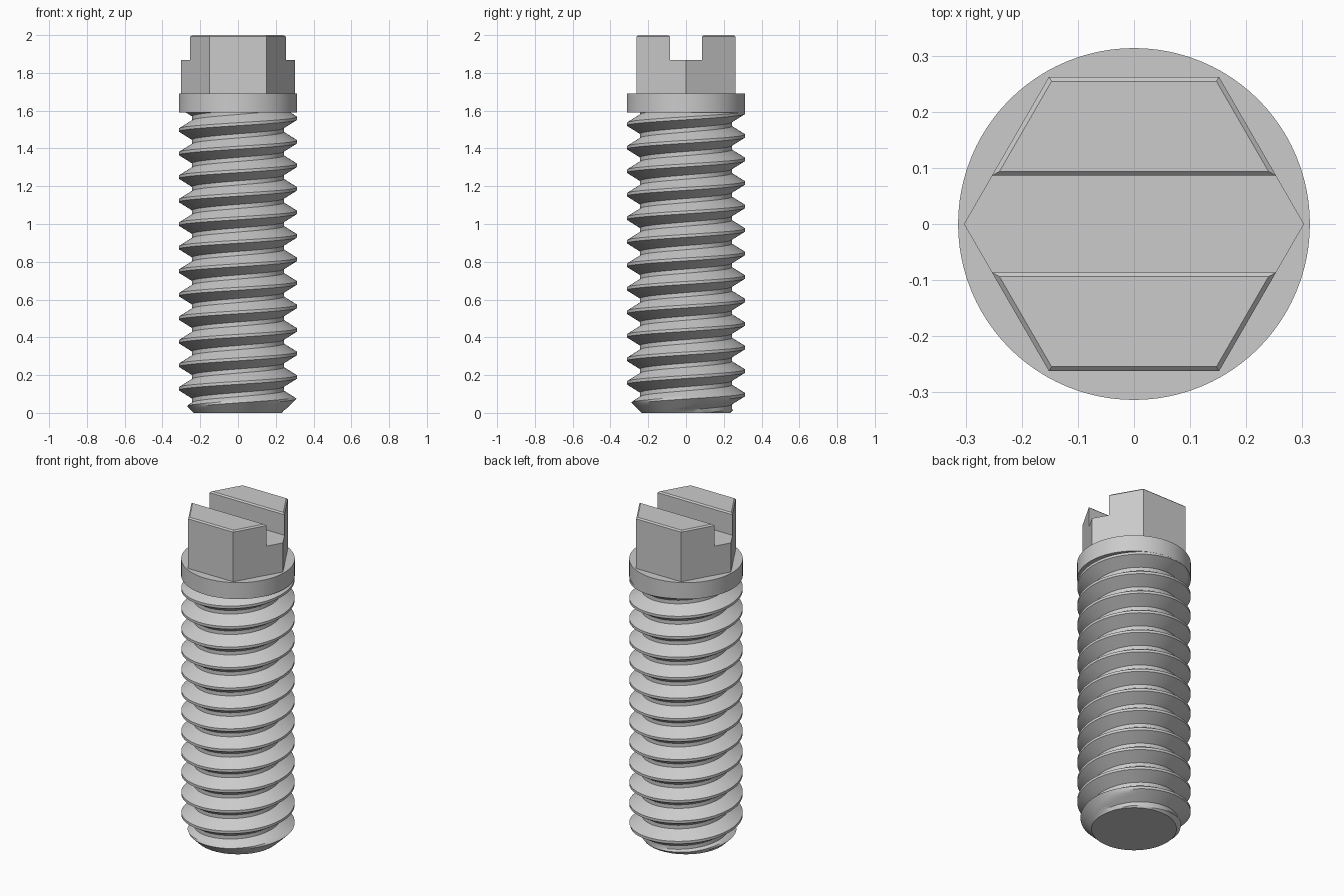
import bpy, bmesh, math

cube = bpy.data.objects.get("Cube")
if cube:
    bpy.data.objects.remove(cube, do_unlink=True)

steel = bpy.data.materials.new("grey_steel")
steel.use_nodes = True
GREY = (0.6, 0.6, 0.6, 1)
steel.diffuse_color = GREY
steel.node_tree.nodes["Principled BSDF"].inputs["Base Color"].default_value = GREY

RADIUS = 0.313
PITCH = 0.1245
DEPTH = 0.07
CREST, FLANK = 0.0625, 0.35       # half crest and flank, as parts of the pitch
COLLAR_Z, HEAD_Z, SLOT_Z, TOP_Z = 1.59, 1.69, 1.867, 2.0


def finish(name, bm, smooth=True):
    """Turn a bmesh into a named, coloured object."""
    bmesh.ops.recalc_face_normals(bm, faces=bm.faces[:])
    mesh = bpy.data.meshes.new(name)
    bm.to_mesh(mesh)
    bm.free()
    mesh.materials.append(steel)
    obj = bpy.data.objects.new(name, mesh)
    bpy.context.collection.objects.link(obj)
    if smooth:
        bpy.ops.object.select_all(action="DESELECT")
        obj.select_set(True)
        bpy.context.view_layer.objects.active = obj
        bpy.ops.object.shade_smooth_by_angle(angle=math.radians(30))
    return obj


def prism(bm, sides, radius, z0, z1):
    """Upright prism with corners starting on +x."""
    ring = [bm.verts.new((radius * math.cos(math.tau * i / sides),
                          radius * math.sin(math.tau * i / sides), z0))
            for i in range(sides)]
    base = bm.faces.new(ring)
    grown = bmesh.ops.extrude_face_region(bm, geom=[base], use_keep_orig=True)
    top = [g for g in grown["geom"] if isinstance(g, bmesh.types.BMVert)]
    bmesh.ops.translate(bm, verts=top, vec=(0, 0, z1 - z0))


# Threaded shank: one right-hand helical surface, trimmed flat at both ends
def thread_radius(frac, z):
    d = min(frac, 1 - frac)
    drop = min(max((d - CREST) / FLANK, 0), 1)
    return min(RADIUS - DEPTH * drop, max(0.15, 0.235 + z))   # with tip chamfer


def build_thread(columns=72, turns=18, cuts=4):
    flank = [CREST + FLANK * k / cuts for k in range(cuts + 1)]
    profile = flank + [1 - f for f in reversed(flank)]
    step = len(profile)
    bm = bmesh.new()
    grid = []
    for i in range(columns):
        a = math.tau * i / columns
        column = []
        for row in range(step * turns):
            frac = profile[row % step]
            z = 0.128 + PITCH * (i / columns - 3.5 + row // step + frac)
            r = thread_radius(frac, z)
            column.append(bm.verts.new((r * math.cos(a), r * math.sin(a), z)))
        grid.append(column)
    for i in range(columns):
        wrap = i == columns - 1
        nxt, shift = (grid[0], step) if wrap else (grid[i + 1], 0)
        for k in range(step * turns - 1 - shift):
            bm.faces.new((grid[i][k], nxt[k + shift],
                          nxt[k + shift + 1], grid[i][k + 1]))
    for z, up in ((0, -1), (COLLAR_Z + 0.02, 1)):
        bmesh.ops.bisect_plane(bm, geom=bm.verts[:] + bm.edges[:] + bm.faces[:],
                               plane_co=(0, 0, z), plane_no=(0, 0, up),
                               clear_outer=True)
        rim = [e for e in bm.edges if e.is_boundary
               and all(abs(v.co.z - z) < 1e-4 for v in e.verts)]
        bmesh.ops.holes_fill(bm, edges=rim, sides=0)
    return finish("threaded_shank", bm)


build_thread()

# Round collar
bm = bmesh.new()
prism(bm, 96, RADIUS + 0.0005, COLLAR_Z, HEAD_Z)
finish("collar", bm)

# Hexagonal head: slot cut straight across along x
bm = bmesh.new()
prism(bm, 6, 0.303, HEAD_Z - 0.01, TOP_Z)
head = finish("hex_head", bm, smooth=False)

bm = bmesh.new()
bmesh.ops.create_cube(bm, size=1)
bmesh.ops.scale(bm, verts=bm.verts[:], vec=(1, 0.172, 0.4))
bmesh.ops.translate(bm, verts=bm.verts[:], vec=(0, 0, SLOT_Z + 0.2))
cutter = finish("slot_cutter", bm, smooth=False)
cutter.hide_render = True

slot = head.modifiers.new("slot", "BOOLEAN")
slot.operation = "DIFFERENCE"
slot.solver = "EXACT"
slot.object = cutter
bpy.ops.object.select_all(action="DESELECT")
head.select_set(True)
bpy.context.view_layer.objects.active = head
bpy.ops.object.modifier_apply(modifier=slot.name)
bpy.data.objects.remove(cutter, do_unlink=True)

# Chamfer the upper edges of the two head halves
bm = bmesh.new()
bm.from_mesh(head.data)
top_edges = [e for e in bm.edges if all(v.co.z > TOP_Z - 1e-3 for v in e.verts)]
bmesh.ops.bevel(bm, geom=top_edges, offset=0.008, segments=1, affect="EDGES")
bm.to_mesh(head.data)
bm.free()
